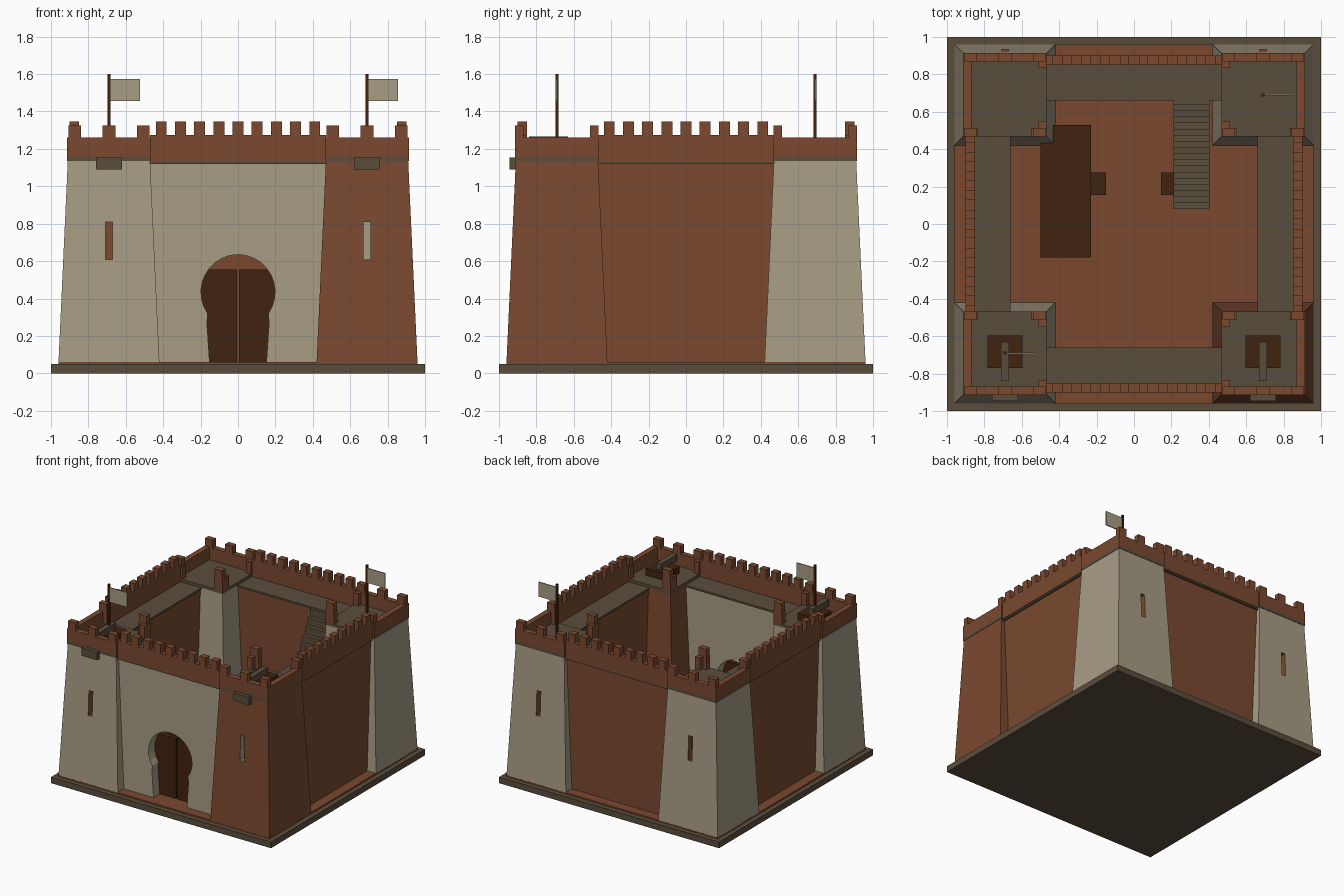
import bpy, bmesh, math
from mathutils import Matrix

if "Cube" in bpy.data.objects:
    bpy.data.objects.remove(bpy.data.objects["Cube"])


def mat(name, r, g, b):
    m = bpy.data.materials.new(name)
    lin = [((c / 255 + 0.055) / 1.055) ** 2.4 for c in (r, g, b)]
    m.diffuse_color = (*lin, 1)
    m.use_nodes = True
    m.node_tree.nodes["Principled BSDF"].inputs["Base Color"].default_value = m.diffuse_color
    return m


BRICK = mat("red_brick", 122, 73, 48)
SAND = mat("pale_sandstone", 168, 157, 133)
STONE = mat("dark_stone", 90, 77, 60)
WOOD = mat("dark_wood", 64, 35, 14)


def finish(name, bm, *mats):
    bmesh.ops.recalc_face_normals(bm, faces=bm.faces)
    me = bpy.data.meshes.new(name)
    bm.to_mesh(me)
    bm.free()
    for m in mats:
        me.materials.append(m)
    ob = bpy.data.objects.new(name, me)
    bpy.context.collection.objects.link(ob)
    return ob


def add_box(bm, x0, x1, y0, y1, z0, z1):
    m = Matrix.Translation(((x0 + x1) / 2, (y0 + y1) / 2, (z0 + z1) / 2))
    s = Matrix.Diagonal((abs(x1 - x0), abs(y1 - y0), abs(z1 - z0), 1))
    return bmesh.ops.create_cube(bm, size=1, matrix=m @ s)["verts"]


def boxes(name, material, *dims):
    bm = bmesh.new()
    for d in dims:
        add_box(bm, *d)
    return finish(name, bm, material)


def cut(ob, cutter):
    md = ob.modifiers.new("cut", "BOOLEAN")
    md.operation, md.solver, md.object = "DIFFERENCE", "EXACT", cutter
    cutter.hide_render = True
    cutter.hide_viewport = True


# Ground
boxes("base_slab", STONE, (-1, 1, -1, 1, 0, 0.05))
boxes("courtyard_floor", BRICK, (-0.96, 0.96, -0.96, 0.96, 0.045, 0.062))

# Curtain walls, modelled at the front and turned about the centre
for side, ang in (("front", 0), ("right", 90), ("back", 180), ("left", 270)):
    rot = Matrix.Rotation(math.radians(ang), 4, "Z")
    wall = boxes(side + "_wall", SAND if side == "front" else BRICK,
                 (-0.55, 0.55, -0.88, -0.67, 0.055, 1.125))
    walk = boxes(side + "_walkway", STONE, (-0.48, 0.48, -0.895, -0.66, 1.12, 1.135))
    parts = [(-0.47, 0.47, -0.9, -0.85, 1.132, 1.275)]
    for i in range(-4, 5):
        x = i * 0.1025
        parts.append((x - 0.029, x + 0.029, -0.9, -0.85, 1.27, 1.347))
    parapet = boxes(side + "_parapet", BRICK, *parts)
    for ob in (wall, walk, parapet):
        ob.data.transform(rot)
    if side == "front":
        front_wall = wall

# Horseshoe gate opening
pts = [(-0.15, 0.03), (0.15, 0.03), (0.166, 0.27)]
for i in range(21):
    a = math.radians(-35 + 250 * i / 20)
    pts.append((0.198 * math.cos(a), 0.435 + 0.2 * math.sin(a)))
pts.append((-0.166, 0.27))
bm = bmesh.new()
face = bm.faces.new([bm.verts.new((x, -1.0, z)) for x, z in pts])
ext = bmesh.ops.extrude_face_region(bm, geom=[face])["geom"]
bmesh.ops.translate(bm, vec=(0, 0.5, 0),
                    verts=[v for v in ext if isinstance(v, bmesh.types.BMVert)])
cut(front_wall, finish("gate_cutter", bm, SAND))
boxes("gate_doors", WOOD, (-0.21, -0.005, -0.80, -0.76, 0.06, 0.555),
      (0.005, 0.21, -0.80, -0.76, 0.06, 0.555))

# Corner towers
C = 0.69
for sx, sy, name in ((-1, -1, "front_left"), (1, -1, "front_right"),
                     (-1, 1, "back_left"), (1, 1, "back_right")):
    body, recess = (BRICK, SAND) if name == "front_right" else (SAND, BRICK)
    bm = bmesh.new()
    for v in add_box(bm, -1, 1, -1, 1, 0.055, 1.137):
        h = 0.22 if v.co.z > 0.5 else 0.27
        v.co.x, v.co.y = sx * C + v.co.x * h, sy * C + v.co.y * h
    tower = finish(name + "_tower", bm, body, recess)
    # arrow slit in the outer face
    bm = bmesh.new()
    add_box(bm, sx * C - 0.018, sx * C + 0.018, sy * 0.88, sy * 1.0, 0.61, 0.81)
    for f in bm.faces:
        f.material_index = 1
    cut(tower, finish(name + "_slit_cutter", bm, body, recess))

    def local(u0, u1, v0, v1, z0, z1):
        xs = sorted((sx * (C + u0), sx * (C + u1)))
        ys = sorted((sy * (C + v0), sy * (C + v1)))
        return (*xs, *ys, z0, z1)

    H, T = 0.223, 0.045
    boxes(name + "_tower_floor", STONE, local(-H, H, -H, H, 1.135, 1.158))
    # outer parapets, inner stubs that leave gaps for the walkway, merlons
    z0, z1, z2 = 1.156, 1.26, 1.325
    p = [local(-H, H, H - T, H, z0, z1), local(H - T, H, -H, H, z0, z1)]
    for a, b in ((-H, -H + 0.08), (H - 0.08, H)):
        p.append(local(a, b, -H, -H + T, z0, z1))
        p.append(local(-H, -H + T, a, b, z0, z1))
        m0 = a + 0.006
        p.append(local(m0, m0 + 0.068, -H, -H + T, z1 - 0.01, z2))
        p.append(local(m0, m0 + 0.068, H - T, H, z1 - 0.01, z2))
    p.append(local(-0.034, 0.034, H - T, H, z1 - 0.01, z2))
    boxes(name + "_tower_parapet", BRICK, *p)

# Cannons and gun ledges on the front towers
for sx, side in ((-1, "left"), (1, "right")):
    x = sx * C
    boxes(side + "_gun_ledge", STONE, (x - 0.07, x + 0.07, -0.945, -0.89, 1.09, 1.155))
    boxes(side + "_gun_carriage", WOOD, (x - 0.093, x + 0.093, -0.77, -0.595, 1.15, 1.215))
    boxes(side + "_gun_barrel", STONE, (x - 0.022, x + 0.022, -0.84, -0.63, 1.21, 1.265))

# Flags
for s, side in ((-1, "front"), (1, "back")):
    c = s * C
    boxes(side + "_flagpole", WOOD, (c - 0.008, c + 0.008, c - 0.008, c + 0.008, 1.15, 1.6))
    boxes(side + "_flag", SAND, (c, c + 0.165, c - 0.004, c + 0.004, 1.455, 1.575))

# Courtyard stairs up to the back walkway
N = 18
d = (0.67 - 0.08) / N
boxes("courtyard_stairs", STONE, *[
    (0.21, 0.403, 0.08 + i * d, 0.08 + (i + 1) * d, 0.06, 0.06 + (i + 1) * 1.07 / N)
    for i in range(N)])

# Low shed and crates
boxes("courtyard_shed", WOOD, (-0.5, -0.23, -0.18, 0.53, 0.06, 0.36))
boxes("courtyard_crates", WOOD, (-0.27, -0.15, 0.155, 0.275, 0.06, 0.18),
      (0.145, 0.265, 0.155, 0.275, 0.06, 0.18))
